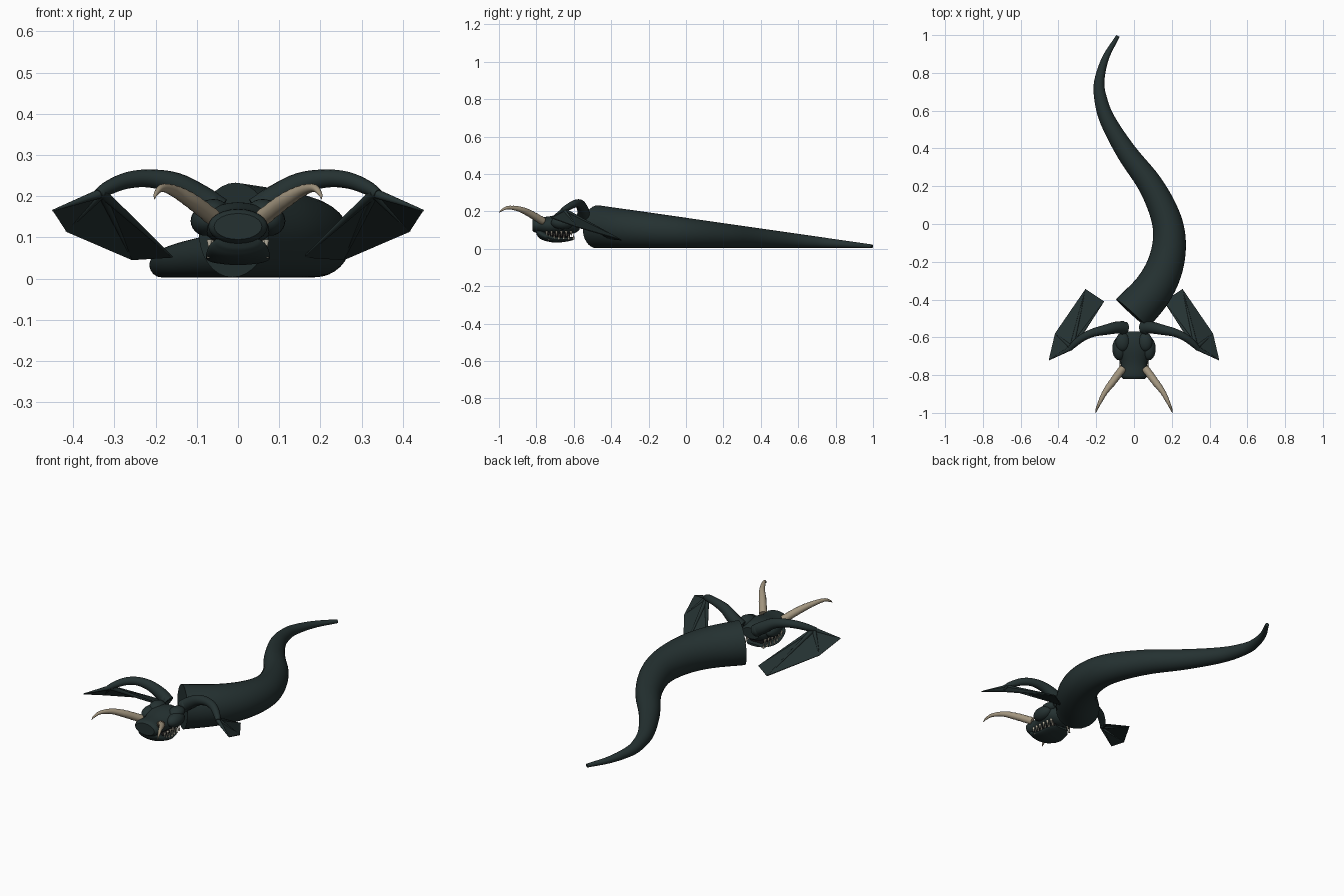
import bpy, bmesh, math
from mathutils import Vector

if "Cube" in bpy.data.objects:
    bpy.data.objects.remove(bpy.data.objects["Cube"])


def material(name, rgb):
    m = bpy.data.materials.new(name)
    m.use_nodes = True
    m.diffuse_color = (*rgb, 1)
    bsdf = m.node_tree.nodes["Principled BSDF"]
    bsdf.inputs["Base Color"].default_value = (*rgb, 1)
    bsdf.inputs["Roughness"].default_value = 0.7
    return m


HIDE = material("dark green hide", (0.018, 0.031, 0.031))
HORN = material("horn", (0.36, 0.30, 0.21))
TOOTH = material("ivory", (0.65, 0.60, 0.48))
MOUTH = material("dark mouth", (0.008, 0.008, 0.009))


def finish(name, bm, mat, smooth=True):
    bmesh.ops.recalc_face_normals(bm, faces=bm.faces[:])
    mesh = bpy.data.meshes.new(name)
    bm.to_mesh(mesh)
    bm.free()
    mesh.materials.append(mat)
    ob = bpy.data.objects.new(name, mesh)
    bpy.context.collection.objects.link(ob)
    if smooth:
        bpy.ops.object.select_all(action="DESELECT")
        ob.select_set(True)
        bpy.context.view_layer.objects.active = ob
        bpy.ops.object.shade_smooth_by_angle(angle=math.radians(45))
    return ob


def skin(bm, rings):
    # Bridge consecutive rings and close both ends
    loops = [[bm.verts.new(p) for p in ring] for ring in rings]
    n = len(loops[0])
    for a, b in zip(loops, loops[1:]):
        for i in range(n):
            j = (i + 1) % n
            bm.faces.new((a[i], a[j], b[j], b[i]))
    bm.faces.new(loops[0])
    bm.faces.new(loops[-1])


def spline(points, steps):
    # Catmull-Rom interpolation of any number of coordinates
    pts = [Vector(p) for p in points]
    pts = [2 * pts[0] - pts[1]] + pts + [2 * pts[-1] - pts[-2]]
    out = []
    for a, b, c, d in zip(pts, pts[1:], pts[2:], pts[3:]):
        for s in range(steps):
            t = s / steps
            out.append(0.5 * (2 * b + (c - a) * t + (2 * a - 5 * b + 4 * c - d) * t ** 2
                              + (3 * b - a - 3 * c + d) * t ** 3))
    return out + [pts[-2]]


def tube(name, points, mat, steps=6, sides=20, ribs=0.0):
    # Each point is x, y, z, radius
    path = spline(points, steps) if steps > 1 else [Vector(p) for p in points]
    rings = []
    for i, p in enumerate(path):
        tangent = (path[min(i + 1, len(path) - 1)] - path[max(i - 1, 0)]).to_3d().normalized()
        side = tangent.cross(Vector((0, 0, 1))).normalized()
        up = side.cross(tangent)
        r = p[3] * (1 + ribs * (i % 2))
        rings.append([p.to_3d() + r * (math.cos(a) * side + math.sin(a) * up)
                      for a in (2 * math.pi * k / sides for k in range(sides))])
    bm = bmesh.new()
    skin(bm, rings)
    return finish(name, bm, mat)


def loft(name, sections, mat, sides=24):
    # Each section is y, half width, top, bottom
    rings = []
    for y, w, top, low in spline(sections, 4):
        mid, h = (top + low) / 2, (top - low) / 2
        rings.append([(w * math.cos(a), y, mid + h * math.sin(a))
                      for a in (2 * math.pi * k / sides for k in range(sides))])
    bm = bmesh.new()
    skin(bm, rings)
    return finish(name, bm, mat)


def ball(name, centre, size, mat):
    bm = bmesh.new()
    bmesh.ops.create_uvsphere(bm, u_segments=20, v_segments=12, radius=1)
    bmesh.ops.scale(bm, vec=size, verts=bm.verts)
    bmesh.ops.translate(bm, vec=centre, verts=bm.verts)
    return finish(name, bm, mat)


# Winding body, tapering evenly and resting on the ground
path = [(-0.01, -0.475), (0.1, -0.35), (0.165, -0.22), (0.187, -0.08), (0.163, 0.05),
        (0.085, 0.21), (-0.04, 0.38), (-0.14, 0.55), (-0.178, 0.67), (-0.183, 0.76),
        (-0.15, 0.88), (-0.085, 0.995)]
body = []
for x, y in path:
    r = 0.115 - 0.105 * (y + 0.475) / 1.47
    body.append((x, y, r + 0.003, r))
tube("body", body, HIDE, steps=6, sides=32)

# Head
loft("skull", [(-0.82, 0.058, 0.158, 0.095), (-0.8, 0.072, 0.168, 0.085),
               (-0.74, 0.068, 0.172, 0.078), (-0.66, 0.088, 0.185, 0.078),
               (-0.6, 0.076, 0.18, 0.082), (-0.57, 0.05, 0.16, 0.1)], HIDE)
loft("lower_jaw", [(-0.8, 0.05, 0.11, 0.075), (-0.77, 0.072, 0.1, 0.048),
                   (-0.7, 0.078, 0.066, 0.033), (-0.63, 0.066, 0.063, 0.04),
                   (-0.595, 0.04, 0.062, 0.05)], HIDE)
loft("mouth_lining", [(-0.77, 0.055, 0.1, 0.06), (-0.69, 0.06, 0.09, 0.058),
                      (-0.62, 0.045, 0.09, 0.058)], MOUTH)

for s, side in ((1, "left"), (-1, "right")):
    # Cheek, brow and horn
    ball(side + "_cheek", (s * 0.078, -0.66, 0.14), (0.037, 0.062, 0.036), HIDE)
    ball(side + "_brow", (s * 0.06, -0.625, 0.165), (0.038, 0.05, 0.028), HIDE)
    horn = [(0.06, -0.765, 0.148, 0.02), (0.112, -0.835, 0.188, 0.0185),
            (0.153, -0.89, 0.212, 0.014), (0.184, -0.95, 0.22, 0.009),
            (0.199, -0.985, 0.206, 0.005), (0.203, -1.0, 0.193, 0.001)]
    tube(side + "_horn", [(s * x, y, z, r) for x, y, z, r in horn], HORN, 6, 14, 0.06)

    # Upper and lower teeth along the jaw
    for i in range(6):
        x, y = s * (0.069 - 0.004 * max(i - 2, 0)), -0.745 + 0.026 * i
        tube(f"{side}_upper_tooth_{i}", [(x, y, 0.095, 0.007), (x, y + 0.002, 0.066, 0.001)],
             TOOTH, 1, 8)
        y += 0.013
        tube(f"{side}_lower_tooth_{i}", [(x, y, 0.05, 0.006), (x, y + 0.002, 0.08, 0.001)],
             TOOTH, 1, 8)

    # Wing arm
    arm = [(0.045, -0.55, 0.165, 0.032), (0.09, -0.548, 0.195, 0.032),
           (0.15, -0.56, 0.23, 0.027), (0.215, -0.575, 0.243, 0.022),
           (0.27, -0.6, 0.238, 0.02), (0.315, -0.635, 0.22, 0.017),
           (0.34, -0.662, 0.205, 0.012)]
    tube(side + "_wing_arm", [(s * x, y, z, r) for x, y, z, r in arm], HIDE, 5, 16)
    ball(side + "_shoulder", (s * 0.062, -0.549, 0.175), (0.026, 0.036, 0.034), HIDE)

    # Folded wing membrane with its finger bones
    wrist = Vector((s * 0.33, -0.655, 0.208))
    tips = [Vector((s * x, y, z)) for x, y, z in
            ((0.45, -0.72, 0.165), (0.417, -0.58, 0.115),
             (0.257, -0.345, 0.047), (0.16, -0.41, 0.053))]
    bm = bmesh.new()
    hub = bm.verts.new(wrist)
    rim = [bm.verts.new(t) for t in tips]
    for a, b in zip(rim, rim[1:]):
        bm.faces.new((hub, a, b))
    wing = finish(side + "_wing_membrane", bm, HIDE, False)
    thick = wing.modifiers.new("thickness", "SOLIDIFY")
    thick.thickness = 0.005
    thick.offset = 0
    for i, tip in enumerate(tips):
        tube(f"{side}_wing_finger_{i}", [(*wrist, 0.012), (*wrist.lerp(tip, 0.5), 0.007),
                                         (*tip, 0.002)], HIDE, 1, 10)
